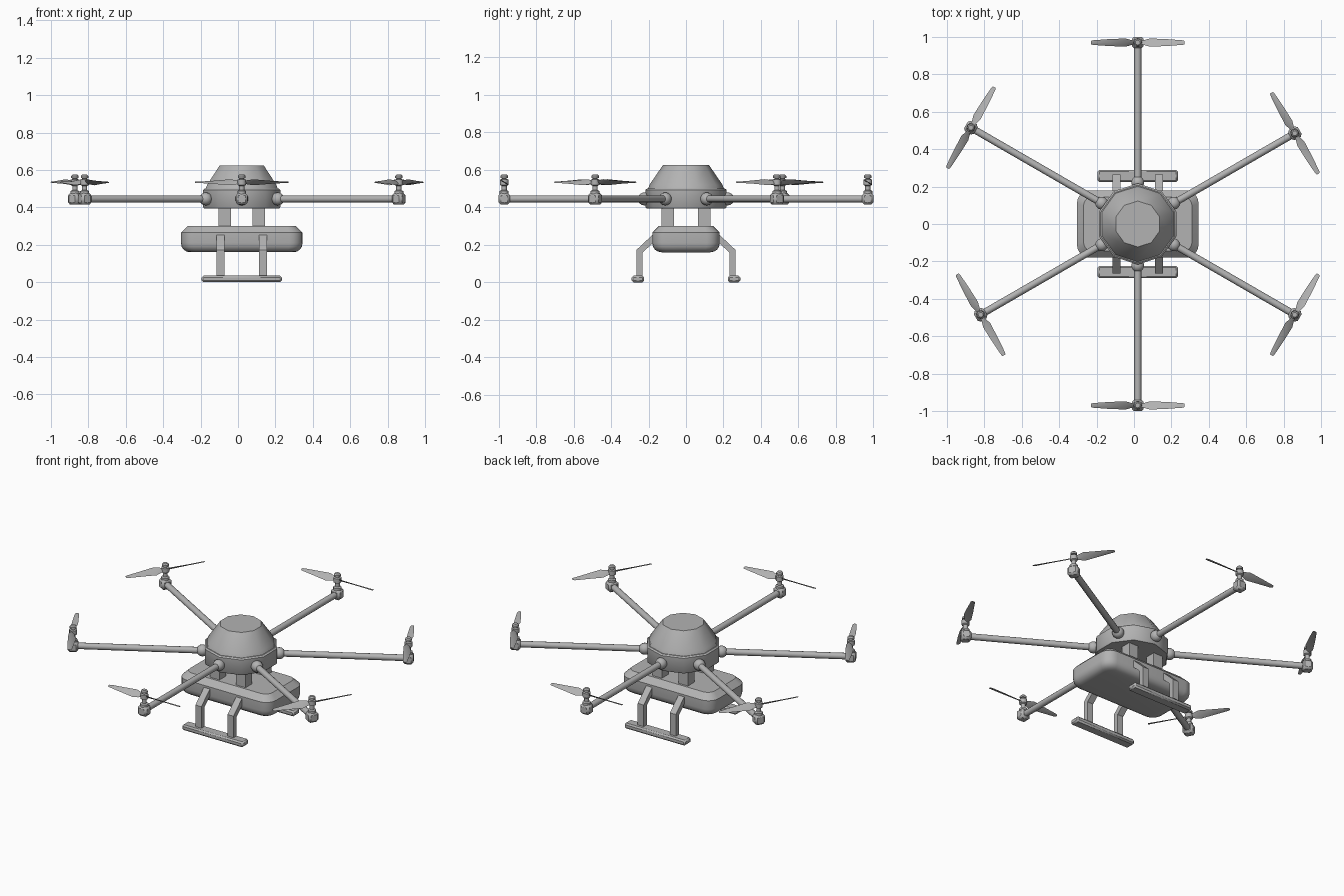
import bpy, bmesh
from math import sin, cos, pi, radians
from mathutils import Matrix, Vector

cube = bpy.data.objects.get("Cube")
if cube:
    bpy.data.objects.remove(cube, do_unlink=True)

GREY = (0.45, 0.45, 0.45, 1)
grey = bpy.data.materials.new("plain_grey")
grey.use_nodes = True
grey.diffuse_color = GREY
grey.node_tree.nodes["Principled BSDF"].inputs["Base Color"].default_value = GREY

CENTRE = Matrix.Translation((0.02, 0, 0))
parts = []


def loft(name, rings, matrix=CENTRE):
    """Skin a list of equal-length point rings and cap both ends."""
    bm = bmesh.new()
    loops = [[bm.verts.new(p) for p in ring] for ring in rings]
    n = len(loops[0])
    for a, b in zip(loops, loops[1:]):
        for i in range(n):
            j = (i + 1) % n
            bm.faces.new((a[i], a[j], b[j], b[i]))
    bm.faces.new(loops[0][::-1])
    bm.faces.new(loops[-1])
    bmesh.ops.recalc_face_normals(bm, faces=bm.faces)
    mesh = bpy.data.meshes.new(name)
    bm.to_mesh(mesh)
    bm.free()
    mesh.materials.append(grey)
    obj = bpy.data.objects.new(name, mesh)
    obj.matrix_world = matrix
    bpy.context.collection.objects.link(obj)
    parts.append(obj)
    return obj


def turned(name, profile, sides, matrix=CENTRE):
    """Lathe a (radius, height) profile, with a corner on +y."""
    angles = [pi / 2 + 2 * pi * i / sides for i in range(sides)]
    return loft(name, [[(r * cos(a), r * sin(a), z) for a in angles]
                       for r, z in profile], matrix)


def box(name, centre, size, bevel=0.0, matrix=CENTRE):
    x, y, z = (s / 2 for s in size)
    ring = [(-x, -y), (x, -y), (x, y), (-x, y)]
    obj = loft(name, [[(u, v, w) for u, v in ring] for w in (-z, z)],
               matrix @ Matrix.Translation(centre))
    if bevel:
        mod = obj.modifiers.new("bevel", 'BEVEL')
        mod.width = bevel
    return obj


def rounded_rect(hx, hy, r, z, steps=5):
    pts = []
    for k, (sx, sy) in enumerate([(1, 1), (-1, 1), (-1, -1), (1, -1)]):
        for i in range(steps + 1):
            a = (k + i / steps) * pi / 2
            pts.append((sx * (hx - r) + r * cos(a), sy * (hy - r) + r * sin(a), z))
    return pts


# Central body and domed cover
turned("body", [(0.212, 0.395), (0.217, 0.402), (0.217, 0.493), (0.208, 0.5)], 10)
turned("dome_cover", [(0.203, 0.498), (0.195, 0.52), (0.13, 0.615), (0.123, 0.625)], 10)

# Payload pod: rounded belly, chamfered top
pod = [(0.05, 0.16), (0.029, 0.164), (0.014, 0.174), (0.004, 0.189), (0, 0.21),
       (0, 0.265), (0.035, 0.3)]
loft("payload_pod", [rounded_rect(0.325 - d, 0.18 - d, 0.07 - d * 0.6, z) for d, z in pod])

# Struts holding the pod
for sx in (-1, 1):
    for sy in (-1, 1):
        box("pod_strut", (sx * 0.092, sy * 0.098, 0.345), (0.067, 0.066, 0.12))

# Landing gear: bent legs on long skids
leg = [(0.16, 0.27), (0.18, 0.252), (0.265, 0.172), (0.265, 0.03),
       (0.233, 0.03), (0.233, 0.158), (0.16, 0.224)]
for sy in (-1, 1):
    for sx in (-1, 1):
        loft("landing_leg", [[(sx * 0.113 + w, sy * y, z) for y, z in leg]
                             for w in (-0.021, 0.021)])
    box("landing_skid", (0, sy * 0.257, 0.0175), (0.428, 0.066, 0.035), 0.009)


def blade(name, matrix):
    """Tapered, twisted blade with a thin lens section."""
    rings = []
    for x, chord, pitch in [(0.01, 0.02, 45), (0.035, 0.036, 42), (0.065, 0.054, 36),
                            (0.15, 0.041, 24), (0.24, 0.025, 12), (0.25, 0.018, 10)]:
        t = radians(pitch)
        lens = [(-0.5, 0), (0, 0.003), (0.5, 0), (0, -0.003)]
        rings.append([(x, c * chord * cos(t) + h * sin(t), -c * chord * sin(t) + h * cos(t))
                      for c, h in lens])
    loft(name, rings, matrix)


# Six arms, each with a ball joint, motor block and propeller
for k in range(6):
    reach = 1.03 if k == 1 else 0.97
    turn = CENTRE @ Matrix.Rotation(k * pi / 3, 4, 'Z')
    along = turn @ Matrix.Translation((0, 0, 0.445)) @ Matrix.Rotation(-pi / 2, 4, 'X')
    turned("arm", [(0.019, 0.18), (0.019, reach - 0.01)], 12, along)
    ball = [(max(0.035 * sin(pi * i / 8), 0.001), 0.222 - 0.035 * cos(pi * i / 8))
            for i in range(9)]
    turned("arm_joint", ball, 14, along)
    box("motor_block", (0, reach, 0.445), (0.064, 0.06, 0.062), 0.012, turn)
    tip = turn @ Matrix.Translation((0, reach, 0))
    turned("motor_shaft", [(0.024, 0.47), (0.024, 0.487), (0.014, 0.492), (0.014, 0.515),
                           (0.023, 0.52), (0.023, 0.548), (0.013, 0.551), (0.013, 0.555),
                           (0.02, 0.557), (0.02, 0.568), (0.013, 0.575)], 12, tip)
    for half in range(2):
        blade("propeller_blade", tip @ Matrix.Translation((0, 0, 0.534))
              @ Matrix.Rotation(half * pi, 4, 'Z'))

# Smooth curved surfaces while keeping hard edges
bpy.ops.object.select_all(action='DESELECT')
for obj in parts:
    obj.select_set(True)
bpy.context.view_layer.objects.active = parts[0]
bpy.ops.object.shade_smooth_by_angle(angle=radians(38))
